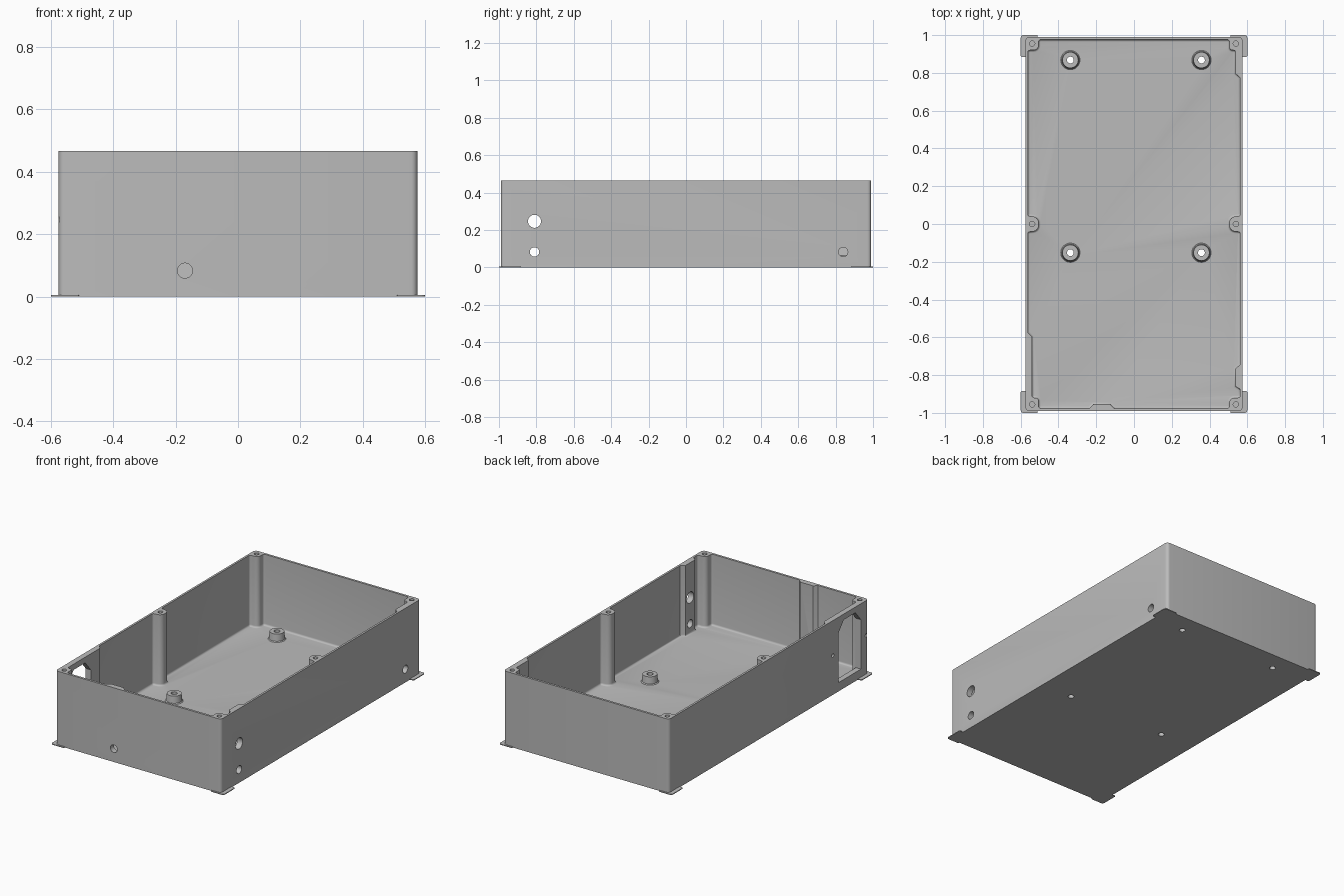
import bpy
import math
from mathutils import Vector

cube = bpy.data.objects.get("Cube")
if cube:
    bpy.data.objects.remove(cube)

TOP, FLOOR = 0.466, 0.02          # rim height, floor thickness
OX, OY = 0.575, 0.99              # outer half sizes
IX, IY = 0.562, 0.976             # inner half sizes
BX, BY, BR = 0.505, 0.92, 0.034   # inner limits and radius of screw columns
COVE = 0.012

grey = bpy.data.materials.new("plain grey")
grey.use_nodes = True
grey.diffuse_color = (0.5, 0.5, 0.5, 1)
grey.node_tree.nodes["Principled BSDF"].inputs["Base Color"].default_value = grey.diffuse_color


def make(name, verts, faces):
    mesh = bpy.data.meshes.new(name)
    mesh.from_pydata(verts, [], faces)
    mesh.materials.append(grey)
    obj = bpy.data.objects.new(name, mesh)
    bpy.context.collection.objects.link(obj)
    return obj


def activate(obj):
    bpy.ops.object.select_all(action='DESELECT')
    obj.select_set(True)
    bpy.context.view_layer.objects.active = obj


def smooth(obj):
    activate(obj)
    bpy.ops.object.shade_smooth_by_angle(angle=math.radians(35))


def rounded(points, steps=5):
    """Closed outline from (x, y, radius) corners."""
    out, n = [], len(points)
    for i, (x, y, r) in enumerate(points):
        p = Vector((x, y))
        a = Vector(points[i - 1][:2]) - p
        b = Vector(points[(i + 1) % n][:2]) - p
        half = a.angle(b) / 2
        t = min(r / math.tan(half), 0.48 * min(a.length, b.length)) if r else 0
        if t < 1e-5:
            out.append(p)
            continue
        a.normalize()
        b.normalize()
        radius = t * math.tan(half)
        centre = p + (a + b).normalized() * radius / math.sin(half)
        start, end = p + a * t - centre, p + b * t - centre
        turn = math.atan2(start.x * end.y - start.y * end.x, start.dot(end))
        for k in range(steps + 1):
            c, s = math.cos(turn * k / steps), math.sin(turn * k / steps)
            out.append(centre + Vector((start.x * c - start.y * s, start.x * s + start.y * c)))
    return out


def inset(loop, d):
    """Move a counter-clockwise loop inwards."""
    out = []
    for i, p in enumerate(loop):
        e, f = (p - loop[i - 1]).normalized(), (loop[(i + 1) % len(loop)] - p).normalized()
        m, n = Vector((-e.y, e.x)), Vector((-f.y, f.x))
        out.append(p + (m + n) * d / (1 + m.dot(n)))
    return out


def stack(name, rings, axis='z'):
    """Solid through (outline, height) rings along an axis."""
    order = {'z': (0, 1, 2), 'x': (2, 0, 1), 'y': (1, 2, 0)}[axis]
    verts = []
    for loop, h in rings:
        for p in loop:
            q = (p.x, p.y, h)
            verts.append([q[k] for k in order])
    n, last = len(rings[0][0]), (len(rings) - 1) * len(rings[0][0])
    faces = [list(range(n))[::-1], list(range(last, last + n))]
    for j in range(len(rings) - 1):
        for i in range(n):
            k = (i + 1) % n
            faces.append([j * n + i, j * n + k, j * n + n + k, j * n + n + i])
    return make(name, verts, faces)


def disc(u, v, r, n=32):
    return [Vector((u + r * math.cos(2 * math.pi * i / n), v + r * math.sin(2 * math.pi * i / n)))
            for i in range(n)]


def cut(target, cutter):
    activate(target)
    mod = target.modifiers.new("cut", 'BOOLEAN')
    mod.operation, mod.solver, mod.object = 'DIFFERENCE', 'EXACT', cutter
    bpy.ops.object.modifier_apply(modifier=mod.name)
    bpy.data.objects.remove(cutter)


def drill(target, u, v, r, low, high, axis='z'):
    loop = disc(u, v, r)
    cut(target, stack("drill", [(loop, low), (loop, high)], axis))


def corner(sx, sy, wall=IX):
    pts = [(sx * BX, sy * IY, COVE), (sx * BX, sy * BY, BR), (sx * wall, sy * BY, COVE)]
    return pts[::-1] if sx * sy > 0 else pts


def middle(s):
    return [(s * IX, -s * 0.042, COVE), (s * BX, -s * 0.036, BR),
            (s * BX, s * 0.036, BR), (s * IX, s * 0.042, COVE)]


# Outer block with rounded upright edges
box = rounded([(-OX, -OY, 0.02), (OX, -OY, 0.02), (OX, OY, 0.02), (-OX, OY, 0.02)])
body = stack("case_body", [(box, 0), (box, TOP)])

# Cavity outline, leaving screw columns and thick wall pads
PAD, SOCKET, FRONT = 0.538, 0.54, 0.955
outline = corner(1, -1)
outline += [(IX, -0.875, 0), (PAD, -0.86, 0), (PAD, -0.765, 0), (IX, -0.745, 0)]
outline += middle(1)
outline += [(IX, 0.775, 0), (PAD, 0.795, 0)] + corner(1, 1, PAD)
outline += corner(-1, 1) + middle(-1)
outline += [(-IX, -0.575, 0), (-SOCKET, -0.597, 0)] + corner(-1, -1, -SOCKET * -1)
outline += [(-0.235, -IY, 0), (-0.215, -FRONT, 0), (-0.125, -FRONT, 0), (-0.105, -IY, 0)]
loop = rounded(outline)
rings = []
for k in range(5):
    a = math.pi / 2 * k / 4
    rings.append((inset(loop, COVE * 0.9 * (1 - math.sin(a))), FLOOR + COVE * (1 - math.cos(a))))
cut(body, stack("cavity", rings + [(loop, TOP + 0.1)]))

# Screw holes in the column tops
for sx in (-1, 1):
    for y in (-0.955, 0, 0.955):
        drill(body, sx * 0.539, y, 0.014, TOP - 0.12, TOP + 0.1)

# Cable holes through the left side and the front
drill(body, -0.81, 0.247, 0.035, 0.5, 0.7, 'x')
drill(body, -0.81, 0.083, 0.025, 0.5, 0.7, 'x')
drill(body, 0.84, 0.083, 0.025, 0.5, 0.7, 'x')
drill(body, 0.083, -0.17, 0.024, -1.1, -0.9, 'y')

# Socket window with chamfered top corners, and its two screws
window = [Vector(p) for p in ((-0.915, 0.055), (-0.69, 0.055), (-0.69, 0.365),
                              (-0.745, 0.43), (-0.86, 0.43), (-0.915, 0.365))]
cut(body, stack("window", [(window, -0.7), (window, -0.5)], 'x'))
for y in (-0.636, -0.968):
    drill(body, y, 0.247, 0.011, -0.7, -0.53, 'x')

# Board standoffs over holes in the floor
for i, (x, y) in enumerate((x, y) for x in (-0.337, 0.357) for y in (-0.152, 0.868)):
    drill(body, x, y, 0.018, -0.1, 0.1)
    profile = ((0.018, 0.019), (0.052, 0.019), (0.046, 0.025), (0.042, 0.068), (0.018, 0.068))
    n, m = 32, len(profile)
    verts = [(p.x, p.y, z) for r, z in profile for p in disc(x, y, r, n)]
    faces = [(j * n + k, j * n + (k + 1) % n, (j + 1) % m * n + (k + 1) % n, (j + 1) % m * n + k)
             for j in range(m) for k in range(n)]
    smooth(make(f"standoff_{i + 1}", verts, faces))
smooth(body)

# Thin feet around the bottom corners
for sx in (-1, 1):
    for sy in (-1, 1):
        pts = [(0.51, 0.985, 0), (0.555, 0.985, 0), (0.57, 0.97, 0), (0.57, 0.885, 0),
               (0.6, 0.885, 0.008), (0.6, 1, 0.015), (0.51, 1, 0.004)]
        pts = [(sx * x, sy * y, r) for x, y, r in pts]
        if sx * sy < 0:
            pts.reverse()
        foot = rounded(pts)
        side = ("back" if sy > 0 else "front") + ("_left" if sx > 0 else "_right")
        stack(side + "_foot", [(foot, 0), (foot, 0.005)])
